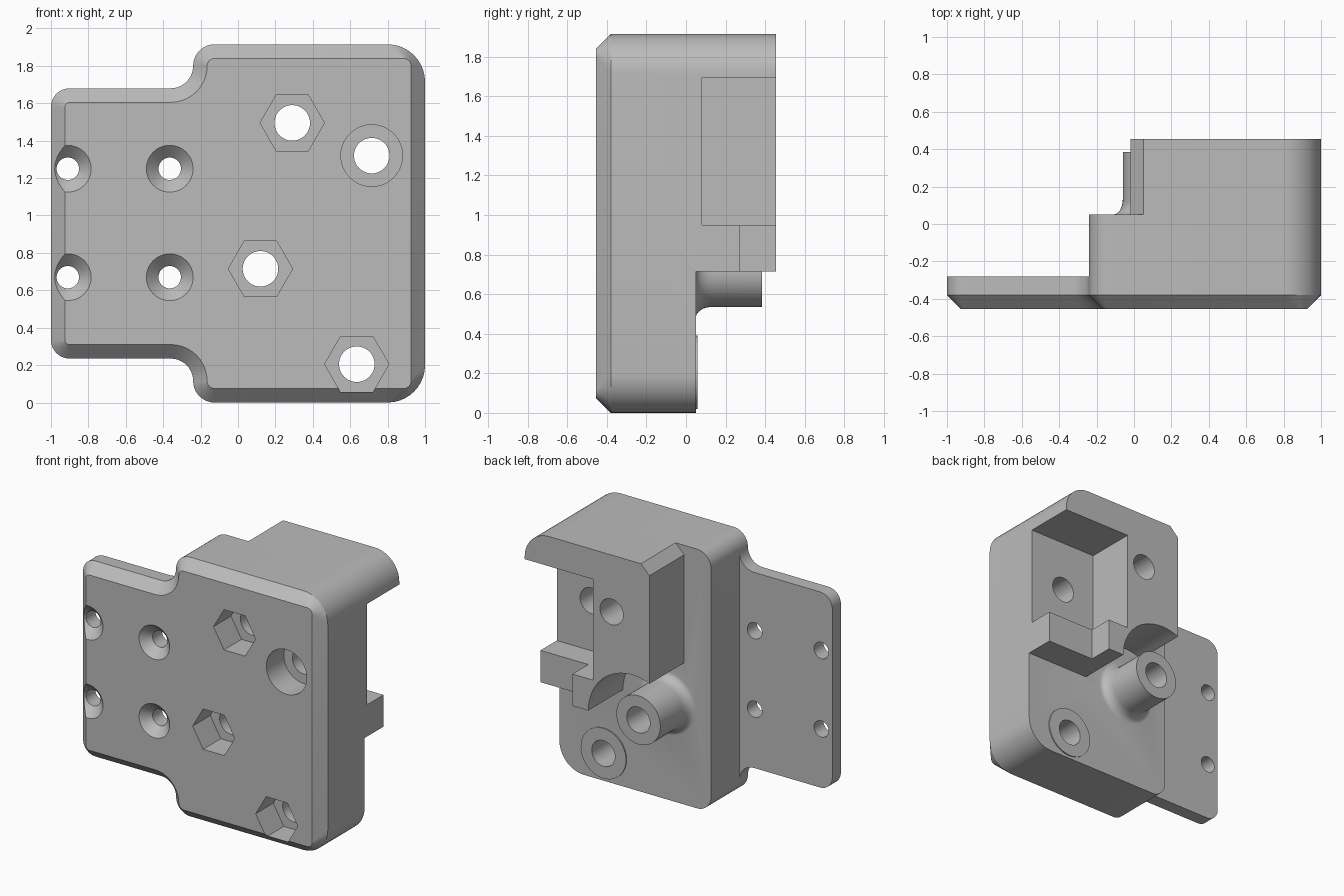
import bpy, bmesh, math
from mathutils import Vector

if "Cube" in bpy.data.objects:
    bpy.data.objects.remove(bpy.data.objects["Cube"])

grey = bpy.data.materials.new("plain_grey")
grey.use_nodes = True
grey.diffuse_color = (0.5, 0.5, 0.5, 1)
grey.node_tree.nodes["Principled BSDF"].inputs["Base Color"].default_value = (0.5, 0.5, 0.5, 1)


def loft(name, rings):
    """Skin a stack of equal-length rings and cap both ends."""
    bm = bmesh.new()
    loops = [[bm.verts.new(p) for p in ring] for ring in rings]
    n = len(loops[0])
    for a, b in zip(loops, loops[1:]):
        for i in range(n):
            j = (i + 1) % n
            bm.faces.new((a[i], a[j], b[j], b[i]))
    bm.faces.new(loops[0][::-1])
    bm.faces.new(loops[-1])
    bmesh.ops.remove_doubles(bm, verts=bm.verts, dist=1e-5)
    bmesh.ops.recalc_face_normals(bm, faces=bm.faces)
    mesh = bpy.data.meshes.new(name)
    bm.to_mesh(mesh)
    bm.free()
    mesh.materials.append(grey)
    ob = bpy.data.objects.new(name, mesh)
    bpy.context.collection.objects.link(ob)
    return ob


def prism(name, outline, y0, y1):
    return loft(name, [[(x, y, z) for x, z in outline] for y in (y0, y1)])


def box(name, x0, x1, y0, y1, z0, z1):
    return prism(name, [(x0, z0), (x1, z0), (x1, z1), (x0, z1)], y0, y1)


def lathe(name, x, z, profile, sides=48):
    """Turn a (radius, y) profile around an axis parallel to y."""
    turn = [2 * math.pi * i / sides for i in range(sides)]
    return loft(name, [[(x + r * math.cos(t), y, z + r * math.sin(t)) for t in turn]
                       for r, y in profile])


def rounded(corners, steps=10):
    """Round each right-angled corner (x, z, radius) of an outline."""
    pts = []
    for i, (x, z, r) in enumerate(corners):
        p = Vector((x, z))
        a = (p - Vector(corners[i - 1][:2])).normalized()
        b = (Vector(corners[(i + 1) % len(corners)][:2]) - p).normalized()
        centre = p + r * (b - a)
        for k in range(steps + 1):
            t = math.pi / 2 * k / steps
            pts.append(centre + r * (a * math.sin(t) - b * math.cos(t)))
    return pts


def body_outline(d, flange_r, inner_r, left_r, right_r):
    """Stepped body outline, moved inward by d; the lower half is mirrored up."""
    top = 1.915
    low = [(-1 + d, 0.235 + d, flange_r), (-0.24 + d, 0.235 + d, inner_r),
           (-0.24 + d, d, left_r), (1 - d, d, right_r)]
    return rounded(low + [(x, top - z, r) for x, z, r in reversed(low)])


def combine(target, tool, operation):
    mod = target.modifiers.new(tool.name, 'BOOLEAN')
    mod.operation = operation
    mod.solver = 'EXACT'
    mod.object = tool
    deps = bpy.context.evaluated_depsgraph_get()
    mesh = bpy.data.meshes.new_from_object(target.evaluated_get(deps))
    target.modifiers.clear()
    target.data = mesh
    bpy.data.objects.remove(tool)


# Body with a chamfered front edge
front = body_outline(0.075, 0.025, 0.195, 0.04, 0.04)
full = body_outline(0, 0.1, 0.12, 0.115, 0.2)
body = loft("mounting_bracket", [[(x, y, z) for x, z in ring] for ring, y in
                                 ((front, -0.455), (full, -0.38), (full, 0.455))])

# Thin side flange
combine(body, box("flange_cut", -1.5, -0.24, -0.28, 1, -0.5, 2.5), 'DIFFERENCE')

# Raised rear block with a chamfered corner and an arch around the post
px, pz, arch = 0.12, 0.715, 0.36
end = math.acos((-0.02 - px) / arch)
rear = [(-0.5, -0.5), (2, -0.5), (2, pz)]
rear += [(px + arch * math.cos(end * i / 20), pz + arch * math.sin(end * i / 20))
         for i in range(21)]
rear += [(-0.02, 1.845), (0.15, 2.015), (-0.5, 2.015)]
combine(body, prism("rear_cut", rear, 0.05, 1), 'DIFFERENCE')

# Side pocket and stepped ledge below it
combine(body, box("pocket_cut", 0.44, 2, 0.08, 1, 0.95, 1.695), 'DIFFERENCE')
combine(body, box("ledge_cut", 0.61, 2, 0.27, 1, 0.5, 1.1), 'DIFFERENCE')

# Flared post and thin pad on the back
flare = [(0.235 - 0.055 * math.sin(t), 0.13 - 0.08 * math.cos(t))
         for t in (math.pi / 2 * i / 8 for i in range(9))]
post = [(0.235, 0)] + flare + [(0.18, 0.385)]
combine(body, lathe("post", px, pz, post), 'UNION')
combine(body, lathe("pad", 0.635, 0.205, [(0.185, 0), (0.185, 0.058)]), 'UNION')

# Through holes with hexagonal or round recesses in the front
for x, z, radius, sides in ((0.29, 1.495, 0.172, 6), (px, pz, 0.172, 6),
                            (0.635, 0.205, 0.172, 6), (0.715, 1.32, 0.165, 48)):
    combine(body, lathe("recess_cut", x, z, [(radius, -0.6), (radius, -0.25)], sides), 'DIFFERENCE')
    combine(body, lathe("hole_cut", x, z, [(0.095, -0.6), (0.095, 0.6)]), 'DIFFERENCE')

# Countersunk screw holes in the flange
for x in (-0.91, -0.365):
    for z in (0.67, 1.25):
        sink = [(0.19, -0.52), (0.06, -0.39), (0.06, -0.2)]
        combine(body, lathe("screw_cut", x, z, sink), 'DIFFERENCE')

bpy.ops.object.select_all(action='DESELECT')
body.select_set(True)
bpy.context.view_layer.objects.active = body
bpy.ops.object.shade_smooth_by_angle(angle=math.radians(25))
